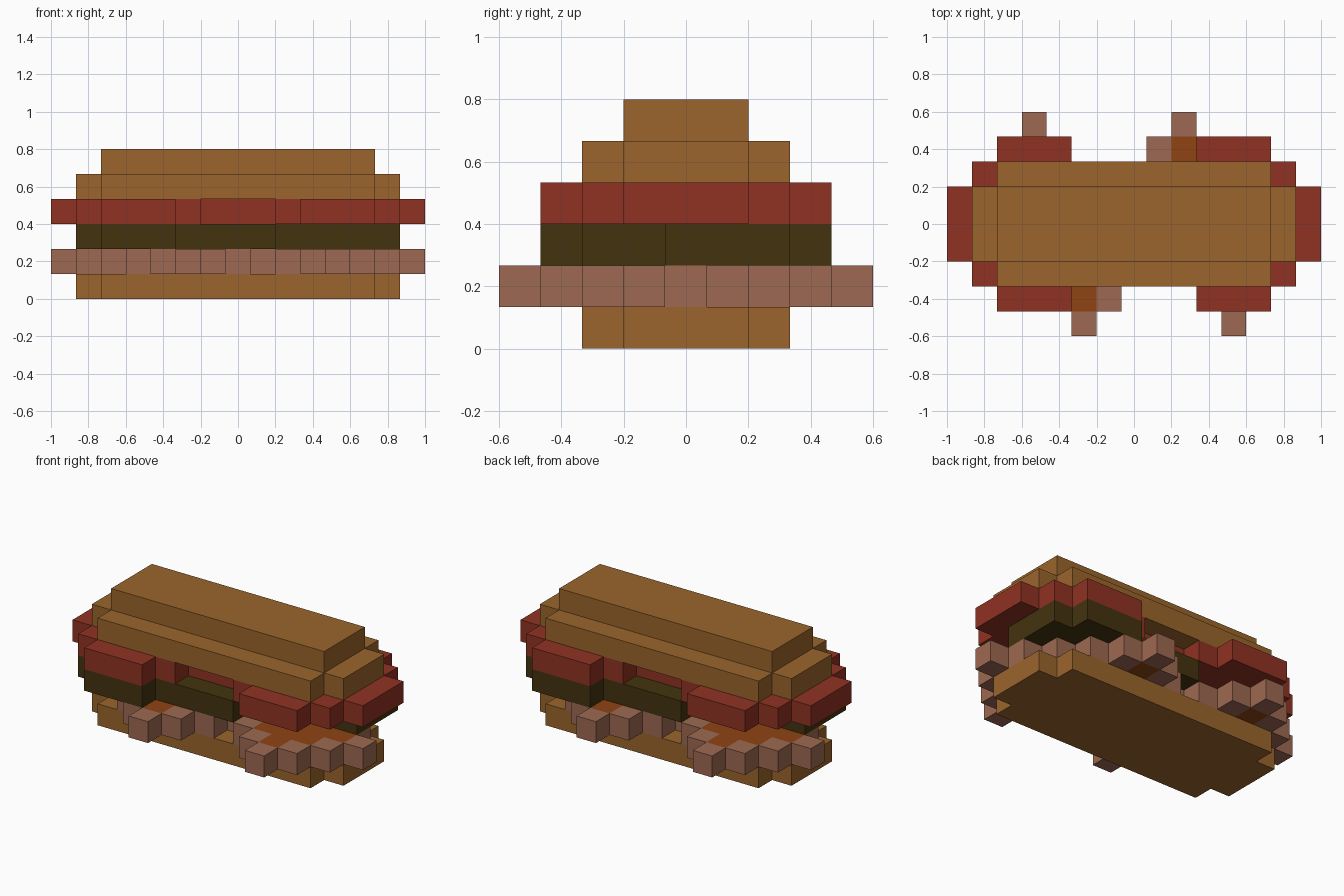
import bpy
import bmesh
from mathutils import Vector

if "Cube" in bpy.data.objects:
    bpy.data.objects.remove(bpy.data.objects["Cube"], do_unlink=True)

U = 2 / 15                 # block size
NX, NY = 15, 9             # blocks along x and y


def make_material(name, srgb):
    col = [((c / 255 + 0.055) / 1.055) ** 2.4 for c in srgb] + [1.0]
    mat = bpy.data.materials.new(name)
    mat.use_nodes = True
    mat.diffuse_color = col
    bsdf = next(n for n in mat.node_tree.nodes if n.type == 'BSDF_PRINCIPLED')
    bsdf.inputs["Base Color"].default_value = col
    bsdf.inputs["Roughness"].default_value = 0.9
    return mat


CRUST = make_material("bread crust", (155, 101, 44))
RED = make_material("tomato red", (144, 50, 35))
OLIVE = make_material("dark olive", (68, 52, 15))
PINK = make_material("bacon pink", (157, 105, 82))
ORANGE = make_material("bacon orange", (142, 68, 20))


def make_slab(name, rows, level, height, materials):
    """Slab of blocks. rows maps a row to its (first, last) spans; each row is
    repeated turned half round. The ends of each span take the first material,
    the rest the last one."""
    cells = {}
    for j, spans in rows.items():
        for a, b in spans:
            for i in range(a, b + 1):
                index = 0 if i in (a, b) else len(materials) - 1
                for key in ((i, j), (NX - 1 - i, NY - 1 - j)):
                    cells[key] = min(index, cells.get(key, 1))
    bm = bmesh.new()

    def quad(points, index):
        verts = [bm.verts.new(((x - NX / 2) * U, (y - NY / 2) * U, z * U))
                 for x, y, z in points]
        bm.faces.new(verts).material_index = index

    z0, z1 = level, level + height
    for (i, j), index in cells.items():
        ring = [(i, j), (i + 1, j), (i + 1, j + 1), (i, j + 1)]
        quad([(x, y, z1) for x, y in ring], index)
        quad([(x, y, z0) for x, y in reversed(ring)], index)
        # Outer walls only where there is no neighbouring block
        for n, (dx, dy) in enumerate([(0, -1), (1, 0), (0, 1), (-1, 0)]):
            if (i + dx, j + dy) not in cells:
                p, q = ring[n], ring[(n + 1) % 4]
                quad([(*p, z0), (*q, z0), (*q, z1), (*p, z1)], index)

    # Join the blocks and merge flat areas of one colour
    bmesh.ops.remove_doubles(bm, verts=bm.verts, dist=U * 0.01)
    bmesh.ops.dissolve_limit(bm, angle_limit=0.01, verts=bm.verts,
                             edges=bm.edges, delimit={'MATERIAL'})
    mesh = bpy.data.meshes.new(name)
    bm.to_mesh(mesh)
    bm.free()
    for mat in materials:
        mesh.materials.append(mat)
    obj = bpy.data.objects.new(name, mesh)
    bpy.context.collection.objects.link(obj)
    return obj


# Bread: stepped rectangles
bread = {2: [(2, 12)], 3: [(1, 13)], 4: [(1, 13)]}
make_slab("bottom_bread", bread, 0, 1, [CRUST])
make_slab("top_bread", bread, 4, 1, [CRUST])
make_slab("top_bread_crown", {3: [(2, 12)], 4: [(2, 12)]}, 5, 1, [CRUST])

# Bacon: zigzag strips with pink rims and orange middles
make_slab("bacon", {0: [(5, 5), (11, 11)],
                    1: [(4, 6), (10, 12)],
                    2: [(3, 7), (9, 13)],
                    3: [(2, 8), (8, 14)],
                    4: [(1, 7), (7, 13)]}, 1, 1, [PINK, ORANGE])

# Olive filling: two offset halves
make_slab("olive_filling", {1: [(2, 4)], 2: [(1, 8)], 3: [(1, 8)],
                            4: [(1, 13)]}, 2, 1, [OLIVE])

# Tomato: two broad rounded slices joined in the middle
make_slab("tomato_slices", {1: [(2, 4), (10, 12)],
                            2: [(1, 5), (9, 13)],
                            3: [(0, 14)], 4: [(0, 14)]}, 3, 1, [RED])
